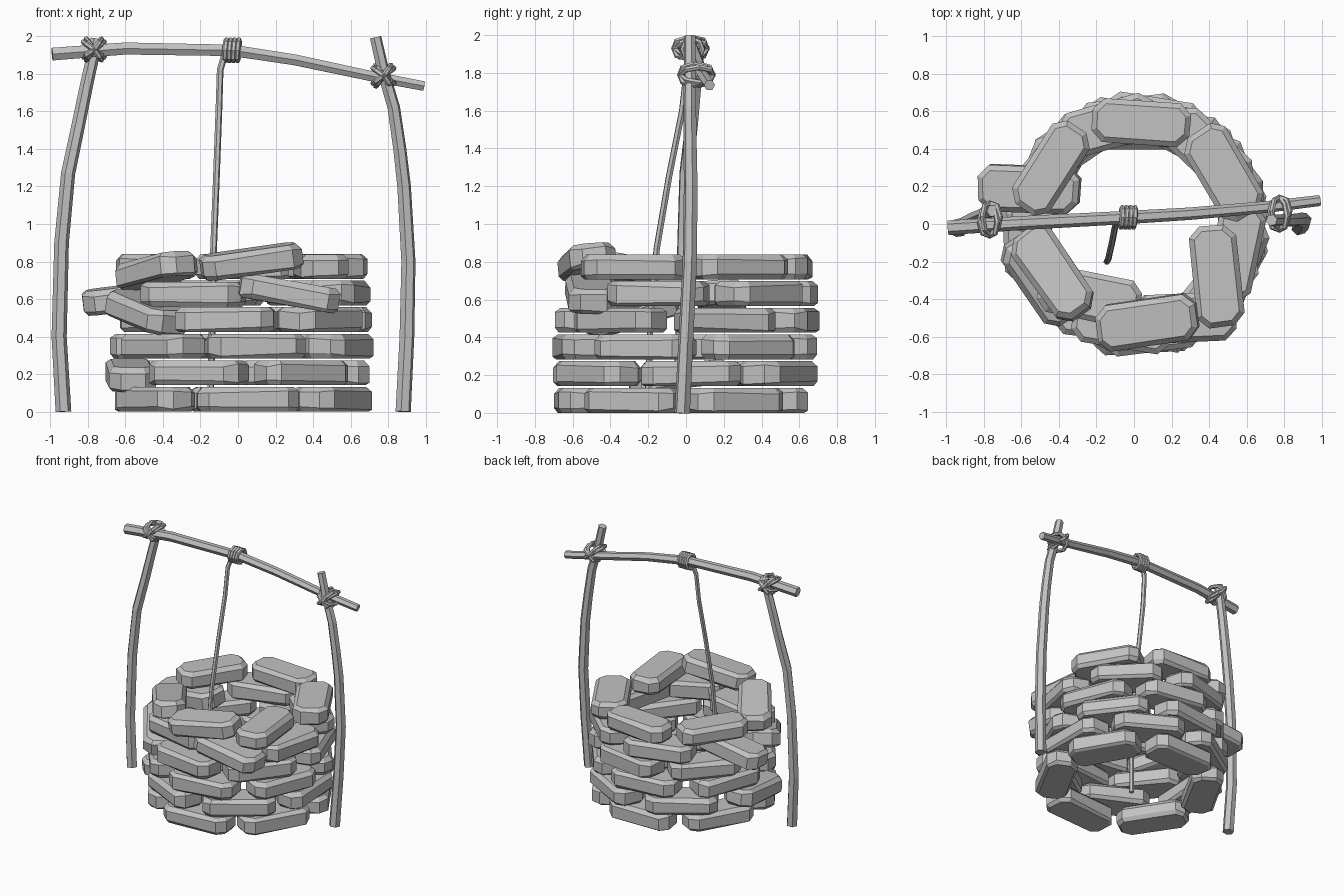
import bpy, bmesh, math, random
from mathutils import Vector, Euler

random.seed(4)
if "Cube" in bpy.data.objects:
    bpy.data.objects.remove(bpy.data.objects["Cube"], do_unlink=True)

grey = bpy.data.materials.new("plain_grey")
grey.use_nodes = True
colour = (0.54, 0.54, 0.54, 1)
grey.diffuse_color = colour
grey.node_tree.nodes["Principled BSDF"].inputs["Base Color"].default_value = colour


def stone(name, loc, yaw, pitch=0, roll=0, length=0.53):
    """Rough-hewn block: cut corners, then chamfered top and bottom rims."""
    bm = bmesh.new()
    bmesh.ops.create_cube(bm, size=1)
    bmesh.ops.scale(bm, vec=(length, 0.25, 0.132), verts=bm.verts)
    upright = [e for e in bm.edges if abs(e.verts[0].co.z - e.verts[1].co.z) > 0.1]
    for e in upright:
        shift = Vector((random.uniform(-0.012, 0.01), random.uniform(-0.01, 0.01), 0))
        for v in e.verts:
            v.co += shift
    bmesh.ops.bevel(bm, geom=upright, offset=0.06, segments=1, affect='EDGES')
    for side, width in ((1, 0.028), (-1, 0.02)):
        rim = [e for e in bm.edges if all(v.co.z * side > 0.06 for v in e.verts)]
        bmesh.ops.bevel(bm, geom=rim, offset=width, segments=1, affect='EDGES')
    # Chipped, uneven sides
    for v in bm.verts:
        if abs(v.co.z) < 0.06:
            v.co.z += random.uniform(-0.01, 0.01)
    mesh = bpy.data.meshes.new(name)
    bm.to_mesh(mesh)
    bm.free()
    mesh.materials.append(grey)
    ob = bpy.data.objects.new(name, mesh)
    ob.location = loc
    ob.rotation_euler = Euler([math.radians(a) for a in (roll, -pitch, yaw)])
    bpy.context.collection.objects.link(ob)


def rod(name, points, radius, closed=False, tips=1):
    """Six-sided rod or rope along a path, tapering towards its end."""
    cu = bpy.data.curves.new(name, 'CURVE')
    cu.dimensions = '3D'
    cu.bevel_depth = radius
    cu.bevel_resolution = 1
    cu.use_fill_caps = True
    sp = cu.splines.new('POLY')
    sp.points.add(len(points) - 1)
    for i, (p, co) in enumerate(zip(sp.points, points)):
        p.co = (*co, 1)
        p.radius = 1 + (tips - 1) * i / (len(points) - 1)
    sp.use_cyclic_u = closed
    sp.use_smooth = False
    cu.materials.append(grey)
    ob = bpy.data.objects.new(name, cu)
    bpy.context.collection.objects.link(ob)
    bpy.ops.object.select_all(action='DESELECT')
    ob.select_set(True)
    bpy.context.view_layer.objects.active = ob
    bpy.ops.object.convert(target='MESH')


def loop(name, centre, u, v, radius=0.015, sides=8):
    """Closed rope loop spanned by the half-axes u and v."""
    c, u, v = Vector(centre), Vector(u), Vector(v)
    rod(name, [c + u * math.cos(t) + v * math.sin(t)
               for t in (math.tau * i / sides for i in range(sides))], radius, True)


# Regular courses of the wall: centre, ring radius and stone directions in degrees
courses = [
    (0.026, -0.02, 0.545, (-87, -28, 31, 91, 152, 212)),
    (0.022, 0, 0.55, (-115, -56, 3, 63, 123)),
    (0.028, -0.005, 0.55, (-83, -23, 37, 97, 158, 218)),
    (0.015, 0.005, 0.55, (-99, -39, 21, 81, 141)),
    (0.005, -0.01, 0.55, (-14, 46, 105)),
    (0.01, 0, 0.54, (30, 87, 147)),
]
for level, (cx, cy, r, angles) in enumerate(courses):
    for n, deg in enumerate(angles):
        a = math.radians(deg)
        stone(f"wall_stone_{level + 1}_{n + 1}",
              (cx + r * math.cos(a), cy + r * math.sin(a), 0.066 + 0.1415 * level),
              deg + 90 + random.uniform(-1, 1))

# Shifted and tilted stones
stone("loose_stone_low_left", (-0.57, -0.04, 0.195), -88, -6)
stone("loose_stone_mid_left", (-0.485, -0.29, 0.53), -55, -14)
stone("loose_stone_pushed_out", (-0.56, 0.19, 0.61), -3, 7, 4)
stone("loose_stone_pushed_in", (-0.235, -0.385, 0.625), -12)
stone("loose_stone_sloping", (0.28, -0.5, 0.63), 3, -10)
stone("rim_stone_front", (0.07, -0.53, 0.8), 8, 8, 4)
stone("rim_stone_left", (-0.435, -0.26, 0.752), -55, 9)
stone("rim_stone_right", (0.44, -0.28, 0.772), -84)

# Crooked posts and crossbeam
rod("left_post", [(0.88, -0.02, 0), (0.9, 0, 0.4), (0.908, 0.02, 0.8), (0.885, 0.025, 1.2),
                  (0.862, 0.022, 1.4), (0.83, 0.02, 1.62), (0.775, 0.02, 1.81),
                  (0.733, 0.02, 1.995)], 0.042, tips=0.75)
rod("right_post", [(-0.93, -0.03, 0), (-0.953, -0.02, 0.4), (-0.94, -0.01, 0.9),
                   (-0.905, 0, 1.27), (-0.85, 0.03, 1.53), (-0.805, 0.05, 1.75),
                   (-0.752, 0.07, 1.985)], 0.042, tips=0.8)
rod("crossbeam", [(-0.99, -0.02, 1.905), (-0.6, 0.005, 1.935), (-0.03, 0.035, 1.925),
                  (0.3, 0.055, 1.875), (0.7, 0.09, 1.79), (0.99, 0.125, 1.735)], 0.039, tips=0.75)

# Crossed lashings where the beam meets the posts
for side, centre in (("left", (0.775, 0.055, 1.79)), ("right", (-0.768, 0.024, 1.93))):
    for n, slant in enumerate((36, 54, -36, -54)):
        a = math.radians(slant)
        loop(f"{side}_lashing_{n + 1}", centre,
             (0.068 * math.cos(a), 0.015 * (-1) ** n, 0.068 * math.sin(a)), (0, 0.088, 0))

# Rope wound round the beam, and its hanging end
for n in range(4):
    loop(f"rope_coil_{n + 1}", (-0.065 + 0.022 * n, 0.035, 1.925),
         (0.004, 0.052, 0), (0.004, 0, 0.055))
rod("hanging_rope", [(-0.075, 0.02, 1.89), (-0.095, 0.005, 1.82), (-0.102, -0.02, 1.6),
                     (-0.115, -0.09, 1.25), (-0.13, -0.155, 0.87), (-0.137, -0.188, 0.5),
                     (-0.145, -0.2, 0.12)], 0.018)
